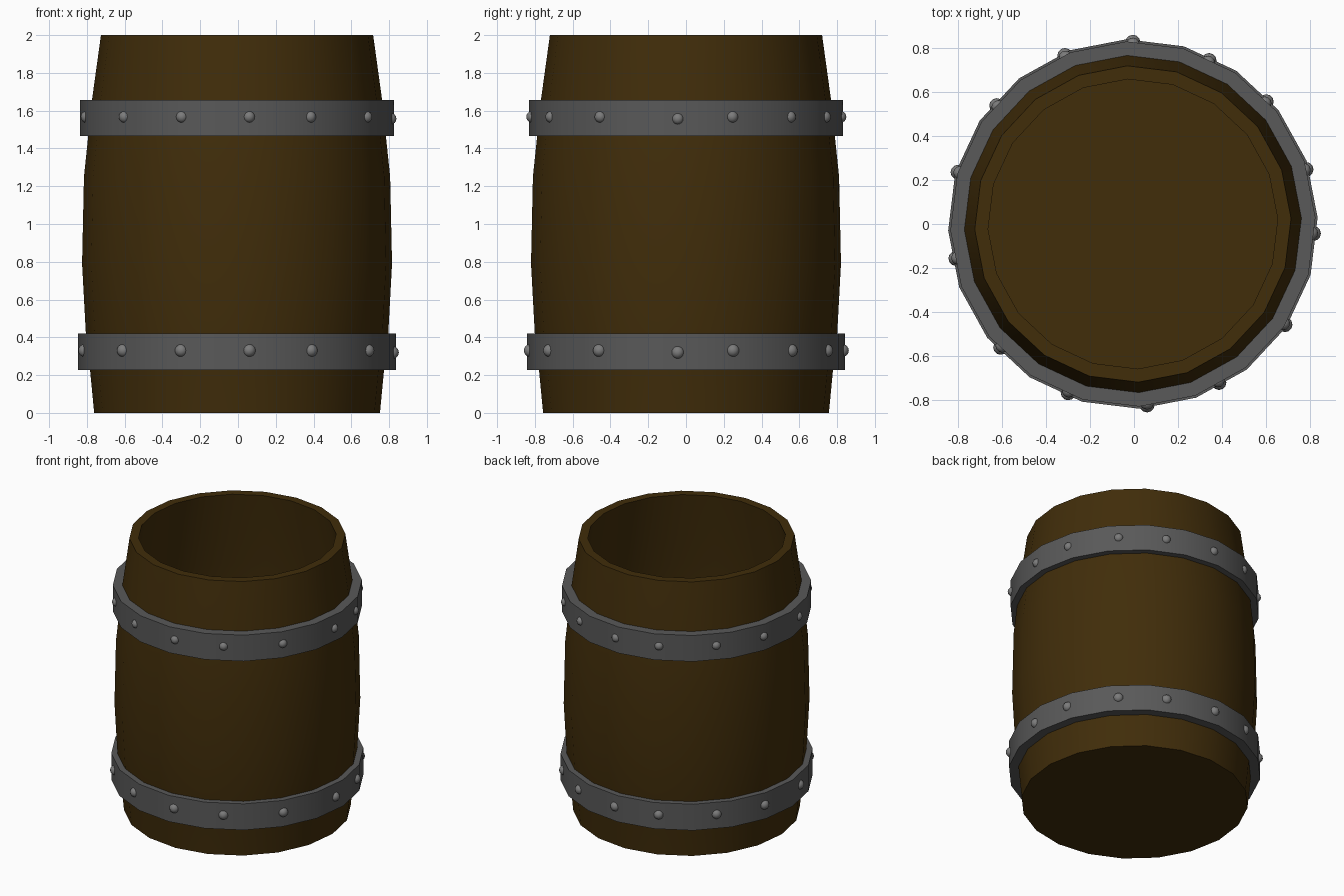
import bpy, bmesh, math
from mathutils import Matrix

if "Cube" in bpy.data.objects:
    bpy.data.objects.remove(bpy.data.objects["Cube"])

SIDES = 20
STEP = 2 * math.pi / SIDES
TURN = math.radians(2)         # small turn of the polygon corners
SHIFT_X = -0.005


def material(name, rgb):
    m = bpy.data.materials.new(name)
    m.diffuse_color = (*rgb, 1)
    m.use_nodes = True
    m.node_tree.nodes["Principled BSDF"].inputs["Base Color"].default_value = m.diffuse_color
    return m


def finish(name, bm, mat, angle):
    bmesh.ops.recalc_face_normals(bm, faces=bm.faces)
    me = bpy.data.meshes.new(name)
    bm.to_mesh(me)
    bm.free()
    me.materials.append(mat)
    ob = bpy.data.objects.new(name, me)
    ob.location.x = SHIFT_X
    bpy.context.collection.objects.link(ob)
    bpy.ops.object.select_all(action='DESELECT')
    ob.select_set(True)
    bpy.context.view_layer.objects.active = ob
    bpy.ops.object.shade_smooth_by_angle(angle=math.radians(angle))
    return ob


def lathe(name, profile, mat, closed=False):
    """Turn (corner radius, z) points around z; open profiles get end caps."""
    bm = bmesh.new()
    rings = [[bm.verts.new((r * math.cos(i * STEP + TURN),
                            r * math.sin(i * STEP + TURN), z))
              for i in range(SIDES)] for r, z in profile]
    pairs = list(zip(rings, rings[1:]))
    if closed:
        pairs.append((rings[-1], rings[0]))
    else:
        bm.faces.new(rings[0])
        bm.faces.new(rings[-1])
    for a, b in pairs:
        for i in range(SIDES):
            j = (i + 1) % SIDES
            bm.faces.new((a[i], a[j], b[j], b[i]))
    return finish(name, bm, mat, 30)


def rivets(name, corner_r, z, size, mat):
    """Unevenly spaced round heads half sunk into the hoop's flats."""
    bm = bmesh.new()
    for deg in (90, 65, 42.5, 17.5, -3, -33.5, -61.5, -85.5,
                -111, -137, -169, 163.5, 139, 112):
        a = math.radians(deg)
        off = (a - TURN) % STEP - STEP / 2      # angle from the flat's middle
        r = corner_r * math.cos(STEP / 2) / math.cos(off) - 0.01
        dz = -0.01 if deg == -3 else 0
        bmesh.ops.create_uvsphere(
            bm, u_segments=12, v_segments=8, radius=size,
            matrix=Matrix.Translation((r * math.cos(a), r * math.sin(a), z + dz)))
    return finish(name, bm, mat, 60)


wood = material("wood", (0.052, 0.026, 0.003))
iron = material("iron", (0.1, 0.1, 0.1))
rivet_iron = material("rivet_iron", (0.2, 0.2, 0.2))

# Barrel: bulged outside, rim, then hollow inside down to the floor
outer = [(0.757, 0), (0.779, 0.23), (0.801, 0.42), (0.821, 0.79),
         (0.811, 1.25), (0.789, 1.46), (0.768, 1.66), (0.721, 2.0)]
inner = [(r - 0.061, z) for r, z in reversed(outer[1:])]
lathe("barrel", outer + inner + [(0.70, 0.06)], wood)

# Hoops and their rivets
for name, r_in, r_out, z0, z1, rz, size in (
        ("lower", 0.775, 0.842, 0.227, 0.42, 0.33, 0.034),
        ("upper", 0.766, 0.832, 1.465, 1.657, 1.567, 0.031)):
    lathe(name + "_hoop", [(r_in, z0), (r_out, z0), (r_out, z1), (r_in, z1)],
          iron, closed=True)
    rivets(name + "_rivets", r_out, rz, size, rivet_iron)
